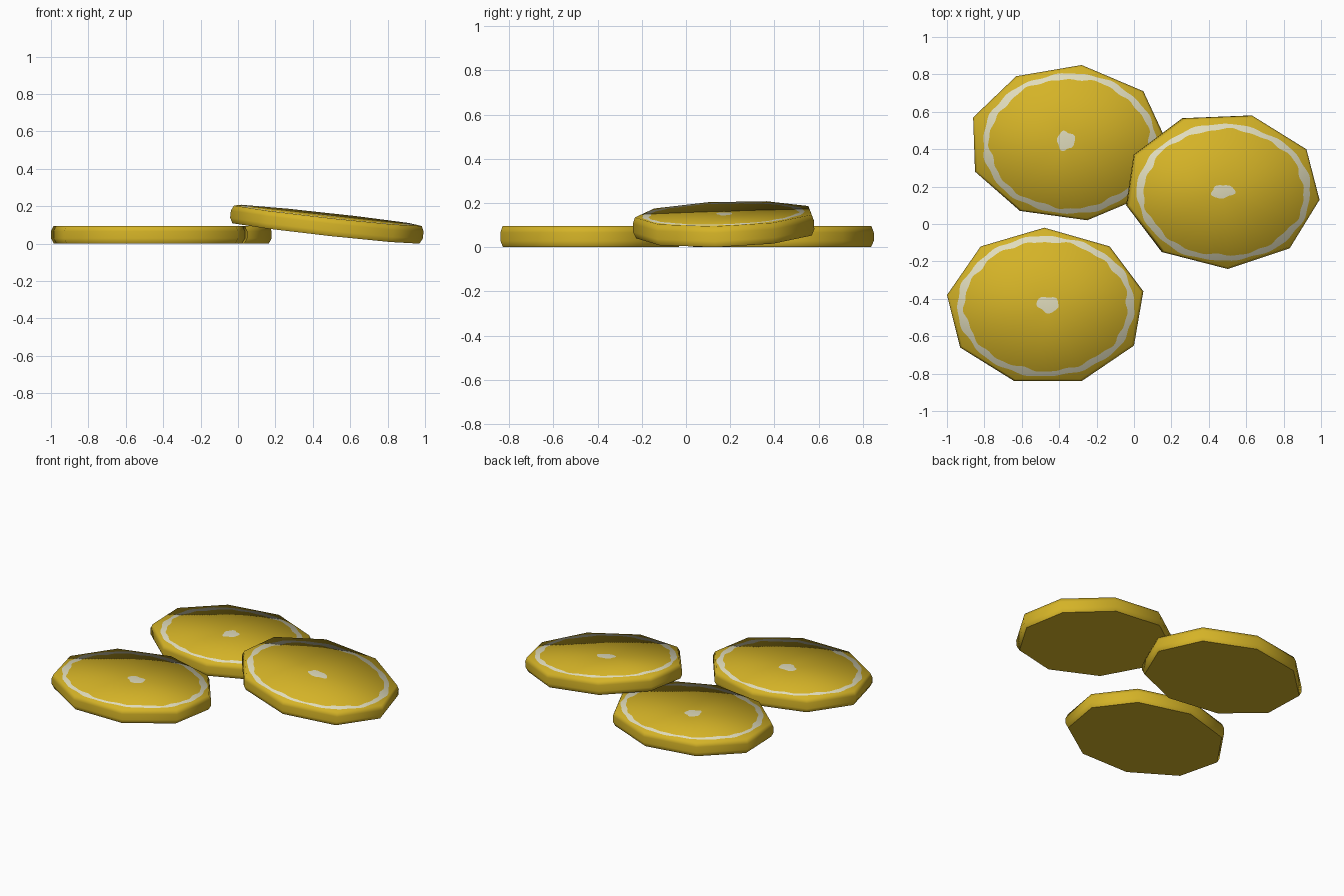
import bpy, math, random
from mathutils import Vector

if "Cube" in bpy.data.objects:
    bpy.data.objects.remove(bpy.data.objects["Cube"])

random.seed(4)
T = 0.095      # slice thickness
SUB = 16       # points per outline edge


def mat(name, col):
    m = bpy.data.materials.new(name)
    m.diffuse_color = (*col, 1)
    m.use_nodes = True
    m.node_tree.nodes["Principled BSDF"].inputs["Base Color"].default_value = m.diffuse_color
    return m


YELLOW = mat("lemon yellow", (0.66, 0.45, 0.02))
PITH = mat("pale pith", (0.74, 0.71, 0.50))


def wobble(amount, freqs):
    """Smooth closed wavy function of the angle."""
    waves = [(f, random.uniform(0, 6.28), random.uniform(0.5, 1)) for f in freqs]
    total = sum(w[2] for w in waves)
    return lambda a: amount * sum(w * math.sin(f * a + p) for f, p, w in waves) / total


def lemon_slice(name, outline, centre, radii, spot, slope=(0, 0), base=0.0):
    """Nine-sided slice; outline is counter-clockwise, slope tilts its plane."""
    (cx, cy), (rx, ry) = centre, radii
    up = Vector((-slope[0], -slope[1], 1)).normalized()

    def place(x, y, h):
        p = Vector((x, y, base + T / 2 + slope[0] * x + slope[1] * y))
        return p + up * (h - T / 2)

    # outline points as offsets from the centre
    rim = []
    for i, (x0, y0) in enumerate(outline):
        x1, y1 = outline[(i + 1) % len(outline)]
        for k in range(SUB):
            f = k / SUB
            rim.append((x0 + (x1 - x0) * f - cx, y0 + (y1 - y0) * f - cy))
    n = len(rim)
    outer, inner = wobble(0.018, (5, 11, 19)), wobble(0.025, (7, 13, 23))
    blob = wobble(0.2, (2, 3, 5))

    # loops from the bottom edge, over the rounded wall, to the centre spot
    verts, normals = [], []
    for s, h, rise in ((0.97, 0, -0.6), (1, 0.3 * T, 0), (1, 0.7 * T, 0.1), (0.975, T, 1.3)):
        for dx, dy in rim:
            verts.append(place(cx + dx * s, cy + dy * s, h))
            out = Vector((dx / rx ** 2, dy / ry ** 2, 0)).normalized()
            normals.append((out + up * rise).normalized())
    for loop in range(3):
        for dx, dy in rim:
            a = math.atan2(dy / ry, dx / rx)
            c, s = math.cos(a), math.sin(a)
            if loop < 2:
                r = 0.892 + outer(a) if loop == 0 else 0.822 + inner(a)
                x, y = cx + rx * r * c, cy + ry * r * s
            else:
                r = 0.08
                w = 1 + blob(a)
                x, y = spot[0] + spot[2] * w * c, spot[1] + spot[3] * w * s
            verts.append(place(x, y, T))
            out = Vector((c / rx, s / ry, 0)).normalized()
            normals.append((up + out * 0.75 * r).normalized())

    faces, mats = [], []
    for ring in range(6):
        for i in range(n):
            j = (i + 1) % n
            a, b = ring * n, (ring + 1) * n
            faces.append((a + i, a + j, b + j, b + i))
            mats.append(1 if ring == 4 else 0)      # pith ring
    faces.append(tuple(6 * n + i for i in range(n)))  # centre pith
    mats.append(1)
    faces.append(tuple(reversed(range(n))))           # flat underside
    mats.append(0)

    low = min(v.z for v in verts)
    verts = [v - Vector((0, 0, low)) for v in verts]
    me = bpy.data.meshes.new(name)
    me.from_pydata(verts, [], faces)
    me.materials.append(YELLOW)
    me.materials.append(PITH)
    for p, m in zip(me.polygons, mats):
        p.material_index = m
        p.use_smooth = True
    # soft rounded shading on top and wall, flat underside
    loop_normals = []
    for p in me.polygons:
        for v in p.vertices:
            loop_normals.append(-up if p.index == len(faces) - 1 else normals[v])
    me.normals_split_custom_set(loop_normals)
    ob = bpy.data.objects.new(name, me)
    bpy.context.collection.objects.link(ob)
    return ob


# two slices lying flat
lemon_slice("back_left_slice",
            [(0.18, 0.43), (0.05, 0.71), (-0.28, 0.85), (-0.63, 0.79), (-0.86, 0.57),
             (-0.85, 0.28), (-0.61, 0.07), (-0.25, 0.02), (0.06, 0.15)],
            (-0.345, 0.43), (0.52, 0.42), (-0.365, 0.445, 0.046, 0.052))
lemon_slice("front_left_slice",
            [(0.05, -0.36), (-0.13, -0.12), (-0.48, -0.02), (-0.82, -0.12), (-1.0, -0.38),
             (-0.93, -0.66), (-0.64, -0.84), (-0.28, -0.84), (0.0, -0.65)],
            (-0.47, -0.44), (0.53, 0.42), (-0.46, -0.43, 0.058, 0.043))
# one slice leaning on the back one
lemon_slice("leaning_slice",
            [(0.99, 0.13), (0.92, 0.40), (0.63, 0.58), (0.26, 0.565), (0.0, 0.37),
             (-0.04, 0.10), (0.15, -0.15), (0.50, -0.24), (0.83, -0.13)],
            (0.475, 0.17), (0.52, 0.41), (0.47, 0.175, 0.062, 0.036),
            slope=(-0.11, 0.033), base=0.105)
